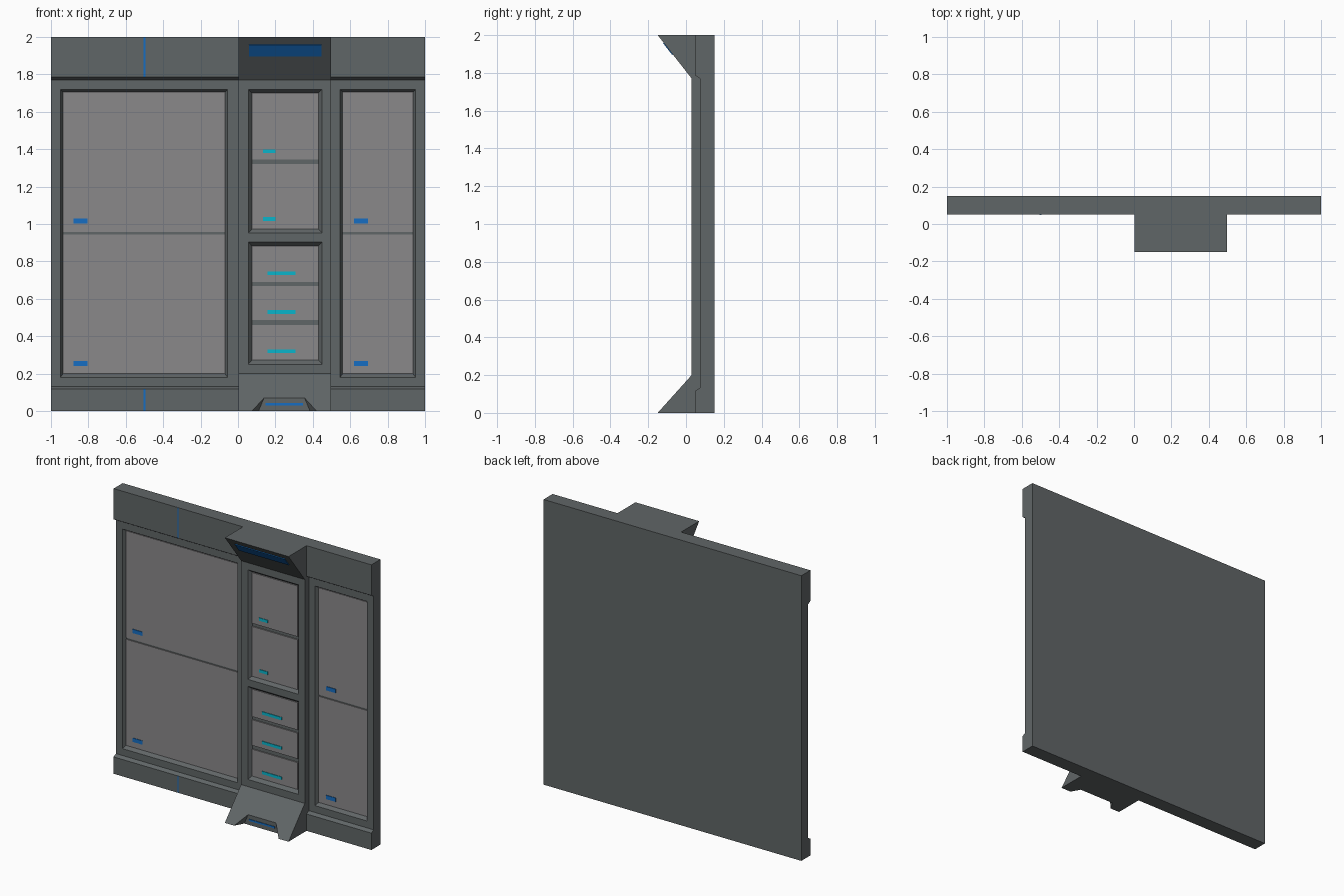
import bpy, bmesh

if "Cube" in bpy.data.objects:
    bpy.data.objects.remove(bpy.data.objects["Cube"])


def material(name, rgb):
    m = bpy.data.materials.new(name)
    m.diffuse_color = (*rgb, 1)
    m.use_nodes = True
    m.node_tree.nodes["Principled BSDF"].inputs["Base Color"].default_value = m.diffuse_color
    return m


BODY = material("dark_grey", (0.118, 0.132, 0.135))
DOOR = material("mid_grey", (0.255, 0.247, 0.255))
BLUE = material("blue", (0.008, 0.155, 0.54))
CYAN = material("cyan", (0.003, 0.46, 0.60))


def loft(name, a, b, mat):
    """Solid between two matching point loops."""
    bm = bmesh.new()
    va = [bm.verts.new(p) for p in a]
    vb = [bm.verts.new(p) for p in b]
    n = len(va)
    bm.faces.new(va)
    bm.faces.new(vb[::-1])
    for i in range(n):
        j = (i + 1) % n
        bm.faces.new((va[i], vb[i], vb[j], va[j]))
    bmesh.ops.recalc_face_normals(bm, faces=bm.faces)
    me = bpy.data.meshes.new(name)
    bm.to_mesh(me)
    bm.free()
    me.materials.append(mat)
    ob = bpy.data.objects.new(name, me)
    bpy.context.collection.objects.link(ob)
    return ob


def extrude_x(name, profile, x0, x1, mat):
    return loft(name, [(x0, y, z) for y, z in profile], [(x1, y, z) for y, z in profile], mat)


def rect(x0, x1, z0, z1, y):
    return [(x0, y, z0), (x1, y, z0), (x1, y, z1), (x0, y, z1)]


def plate(name, x0, x1, z0, z1, y, t, mat):
    """Thin slab lying on the plane y, standing out by t."""
    return loft(name, rect(x0, x1, z0, z1, y + 0.001), rect(x0, x1, z0, z1, y - t), mat)


def cut(ob, cutter):
    mod = ob.modifiers.new("cut", 'BOOLEAN')
    mod.operation, mod.solver, mod.object = 'DIFFERENCE', 'EXACT', cutter
    cutter.hide_render = True
    bpy.context.view_layer.update()
    dg = bpy.context.evaluated_depsgraph_get()
    me = bpy.data.meshes.new_from_object(ob.evaluated_get(dg))
    ob.modifiers.clear()
    ob.data = me
    bpy.data.objects.remove(cutter)


def recess(ob, inner, outer, y_face, depth):
    """Bevelled recess: inner rectangle at the floor, outer at the face."""
    x0, x1, z0, z1 = inner
    o0, o1, p0, p1 = outer
    a = rect(x0, x1, z0, z1, y_face + depth)
    b = rect(2 * o0 - x0, 2 * o1 - x1, 2 * p0 - z0, 2 * p1 - z1, y_face - depth)
    cut(ob, loft("cutter", a, b, BODY))


# Wall with thicker skirting and header bands
front = [(0.05, 0), (0.05, 0.118), (0.075, 0.132), (0.075, 1.77), (0.05, 1.785), (0.05, 2)]
wall = extrude_x("wall", front + [(0.15, 2), (0.15, 0)], -1, 1, BODY)

# Column flaring forward at foot and head
CX0, CX1 = 0.003, 0.497
column = extrude_x("column", front + [(-0.15, 2), (0.03, 1.77), (0.03, 0.2), (-0.15, 0)],
                   CX0, CX1, BODY)

# Large doors, two per bay
for side, x0, x1, h in (("left", -0.95, -0.055, -0.88), ("right", 0.545, 0.95, 0.62)):
    i0, i1 = x0 + 0.015, x1 - 0.015
    recess(wall, (i0, i1, 0.2, 1.705), (x0, x1, 0.18, 1.72), 0.075, 0.025)
    for row, z0, z1, hz in (("lower", 0.2, 0.944, 0.24), ("upper", 0.956, 1.705, 1.003)):
        plate(f"{side}_{row}_door", i0, i1, z0, z1, 0.1, 0.006, DOOR)
        plate(f"{side}_{row}_handle", h, h + 0.075, hz, hz + 0.027, 0.094, 0.004, BLUE)

# Column compartments: (outer z range, panels with handle heights, handle x range)
bays = (
    ("locker", 0.952, 1.72, ((0.973, 1.322, 1.017), (1.344, 1.7, 1.379)), 0.133, 0.2),
    ("drawer", 0.25, 0.903, ((0.273, 0.461, 0.309), (0.488, 0.668, 0.52), (0.69, 0.882, 0.727)),
     0.157, 0.307),
)
for kind, z0, z1, panels, h0, h1 in bays:
    recess(column, (0.075, 0.43, panels[0][0], panels[-1][1]), (0.055, 0.45, z0, z1), 0.03, 0.025)
    for k, (p0, p1, hz) in enumerate(panels):
        plate(f"{kind}_{k}", 0.075, 0.43, p0, p1, 0.055, 0.008, DOOR)
        plate(f"{kind}_handle_{k}", h0, h1, hz, hz + 0.02, 0.047, 0.004, CYAN)

# Tapered notch in the column foot, with a lit strip at its back
MID = 0.2475


def trapezoid(bottom, top, y):
    return [(bottom, y, -0.07), (2 * MID - bottom, y, -0.07),
            (2 * MID - top, y, 0.07), (top, y, 0.07)]


cut(column, loft("cutter", trapezoid(0.081, 0.139, -0.087), trapezoid(0.011, 0.069, -0.213), BODY))
plate("foot_light", 0.148, 0.347, 0.03, 0.042, -0.087, 0.004, BLUE)


# Sign plate on the sloped head of the column
def slope_rect(off):
    pts = []
    for x, z in ((0.058, 1.898), (0.447, 1.898), (0.447, 1.96), (0.058, 1.96)):
        y = 0.03 - 0.18 * (z - 1.77) / 0.23
        pts.append((x, y - 0.788 * off, z - 0.616 * off))
    return pts


loft("head_light", slope_rect(-0.001), slope_rect(0.004), BLUE)

# Vertical blue seams on the skirting and header
plate("skirting_seam", -0.505, -0.495, 0.001, 0.118, 0.05, 0.002, BLUE)
plate("header_seam", -0.505, -0.495, 1.786, 1.999, 0.05, 0.002, BLUE)
